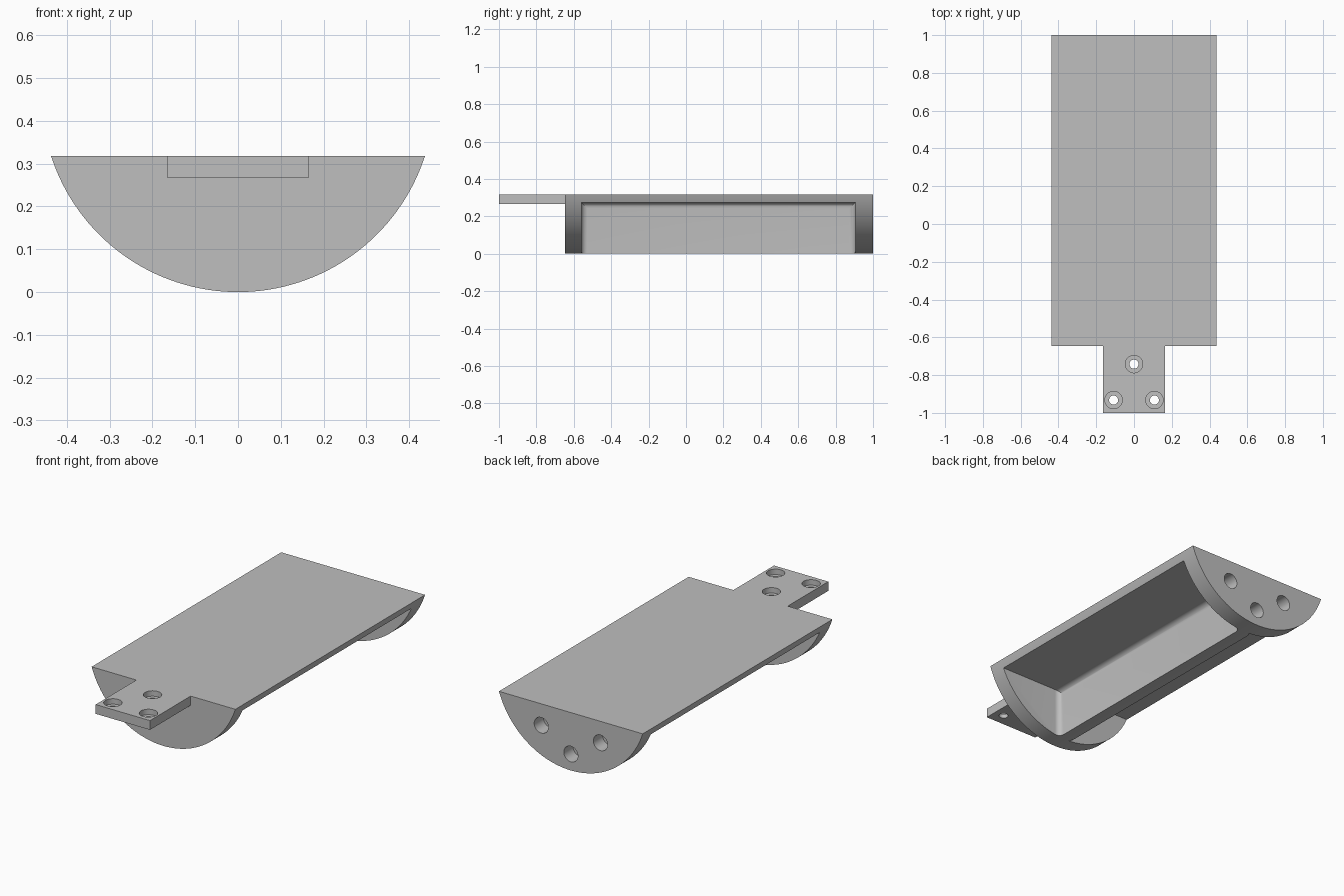
import bpy, bmesh, math
from mathutils import Matrix

cube = bpy.data.objects.get("Cube")
if cube:
    bpy.data.objects.remove(cube, do_unlink=True)

TOP = 0.318
RADIUS = 0.459
HALF_WIDTH = 0.437
FRONT, BACK = -0.647, 1.0

grey = bpy.data.materials.new("plain grey")
grey.use_nodes = True
colour = (0.52, 0.52, 0.52, 1)
grey.diffuse_color = colour
grey.node_tree.nodes["Principled BSDF"].inputs["Base Color"].default_value = colour


def make_object(name, bm):
    bmesh.ops.recalc_face_normals(bm, faces=bm.faces)
    mesh = bpy.data.meshes.new(name)
    bm.to_mesh(mesh)
    bm.free()
    mesh.materials.append(grey)
    ob = bpy.data.objects.new(name, mesh)
    bpy.context.collection.objects.link(ob)
    return ob


def box_mesh(x0, x1, y0, y1, z0, z1):
    bm = bmesh.new()
    bmesh.ops.create_cube(bm, size=1)
    for v in bm.verts:
        v.co.x = x1 if v.co.x > 0 else x0
        v.co.y = y1 if v.co.y > 0 else y0
        v.co.z = z1 if v.co.z > 0 else z0
    return bm


def cylinder(name, centre, radius, depth, along_y=False):
    bm = bmesh.new()
    bmesh.ops.create_cone(bm, cap_ends=True, segments=40, radius1=radius,
                          radius2=radius, depth=depth)
    if along_y:
        bm.transform(Matrix.Rotation(math.pi / 2, 4, "X"))
    bm.transform(Matrix.Translation(centre))
    return make_object(name, bm)


def cut(target, cutter):
    cutter.hide_render = True
    mod = target.modifiers.new("cut", "BOOLEAN")
    mod.operation = "DIFFERENCE"
    mod.solver = "EXACT"
    mod.object = cutter
    bpy.context.view_layer.objects.active = target
    bpy.ops.object.modifier_apply(modifier=mod.name)
    bpy.data.objects.remove(cutter, do_unlink=True)


def smooth(ob):
    bpy.ops.object.select_all(action="DESELECT")
    ob.select_set(True)
    bpy.context.view_layer.objects.active = ob
    bpy.ops.object.shade_smooth_by_angle(angle=math.radians(30))


# Body: circular segment extruded from front to back
bm = bmesh.new()
half_angle = math.pi - math.asin(HALF_WIDTH / RADIUS) if TOP > RADIUS else math.asin(HALF_WIDTH / RADIUS)
steps = 64
profile = []
for i in range(steps + 1):
    a = half_angle * (2 * i / steps - 1)
    profile.append(bm.verts.new((RADIUS * math.sin(a), FRONT, RADIUS * (1 - math.cos(a)))))
for v in (profile[0], profile[-1]):
    v.co.z = TOP
face = bm.faces.new(profile)
ext = bmesh.ops.extrude_face_region(bm, geom=[face])
for g in ext["geom"]:
    if isinstance(g, bmesh.types.BMVert):
        g.co.y = BACK
body = make_object("body", bm)

# Side pockets, leaving a central rib; the edges around the rib are filleted
for side in (-1, 1):
    inner = side * 0.037
    bm = box_mesh(inner, side * 0.6, -0.56, 0.905, -0.2, 0.275)
    edges = [e for e in bm.edges
             if all(abs(v.co.x - inner) < 0.001 for v in e.verts)
             and any(v.co.z > 0 for v in e.verts)]
    bmesh.ops.bevel(bm, geom=edges, offset=0.032, segments=8, profile=0.5, affect="EDGES")
    cut(body, make_object("pocket_cutter", bm))

# Blind holes in the back wall
for x, z in ((-0.18, 0.2), (0, 0.09), (0.18, 0.2)):
    cut(body, cylinder("back_hole_cutter", (x, BACK, z), 0.043, 0.16, True))
smooth(body)

# Mounting tab with counterbored screw holes
tab = make_object("mounting_tab", box_mesh(-0.165, 0.165, -1, FRONT, 0.267, TOP))
for x, y in ((0, -0.742), (-0.108, -0.932), (0.108, -0.932)):
    cut(tab, cylinder("screw_hole_cutter", (x, y, TOP), 0.024, 0.3))
    cut(tab, cylinder("counterbore_cutter", (x, y, TOP), 0.046, 0.06))
smooth(tab)
